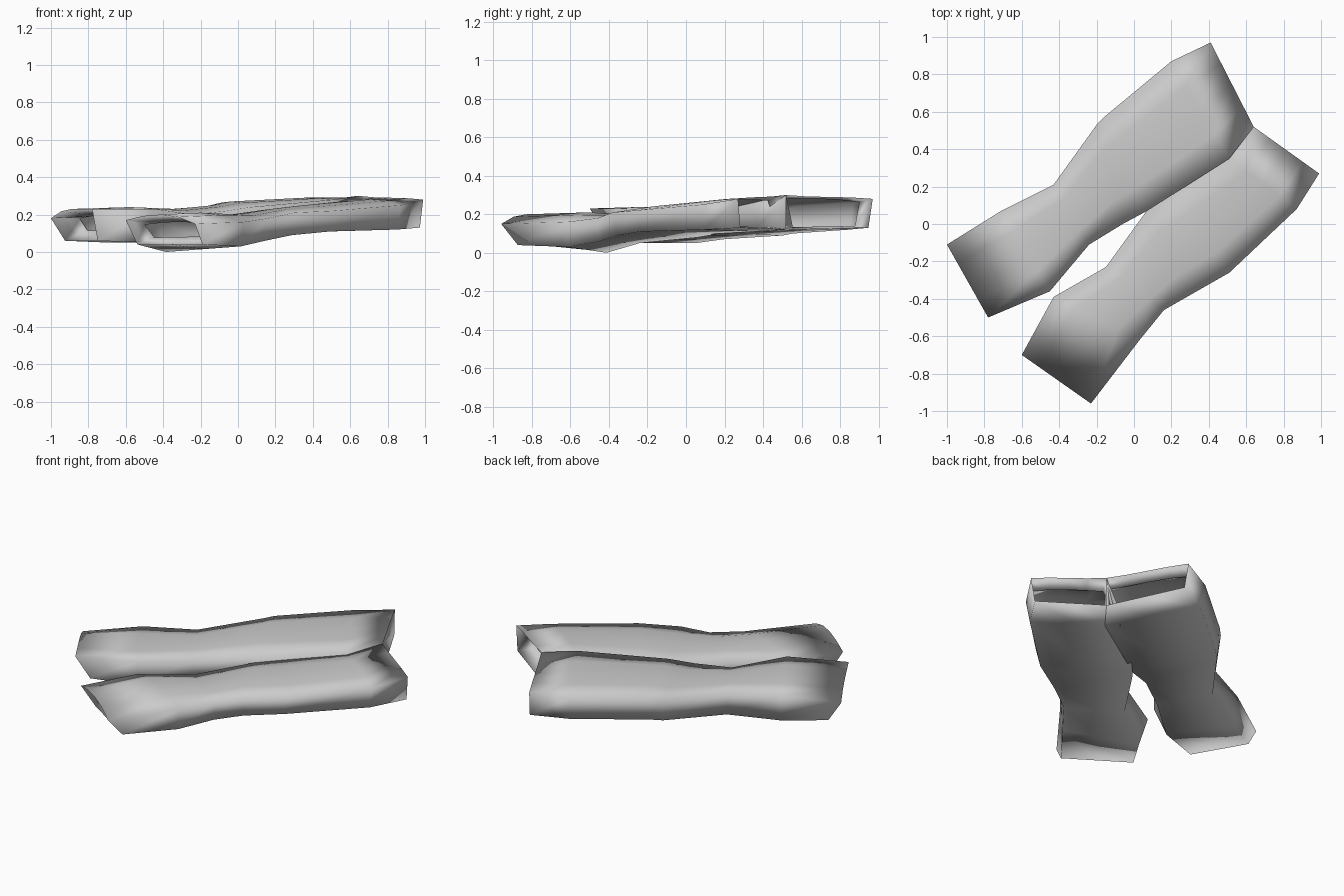
import bpy
import bmesh
from mathutils import Vector

default_cube = bpy.data.objects.get("Cube")
if default_cube:
    bpy.data.objects.remove(default_cube, do_unlink=True)

# Single cloth colour
cloth = bpy.data.materials.new("grey_cloth")
cloth.use_nodes = True
grey = (0.6, 0.6, 0.6, 1.0)
cloth.diffuse_color = grey
cloth.node_tree.nodes["Principled BSDF"].inputs["Base Color"].default_value = grey

HEM_SETBACK = 0.22    # underside of the hem is cut shorter
UPPER_POINTS = 5


def section(left, right, heights, base_heights, base_insets):
    """Flattened box ring: a low rounded roof on top, a flat underside."""
    left_z, ridge_z, right_z = heights
    seam_a = Vector((*left, left_z))
    seam_b = Vector((*right, right_z))
    ridge = seam_a.lerp(seam_b, 0.5)
    ridge.z = ridge_z

    # Shoulders sit slightly above the straight slope from seam to ridge
    shoulders = []
    for seam in (seam_a, seam_b):
        shoulder = seam.lerp(ridge, 0.5)
        shoulder.z = seam.z + (ridge.z - seam.z) * 0.75
        shoulders.append(shoulder)

    # Underside corners
    base_a = seam_a.lerp(seam_b, base_insets[0])
    base_b = seam_b.lerp(seam_a, base_insets[1])
    base_a.z, base_b.z = base_heights
    base_middle = base_a.lerp(base_b, 0.5)

    upper = [seam_a, shoulders[0], ridge, shoulders[1], seam_b]
    return upper + [base_b, base_middle, base_a]


def lining(ring, inner_ring, depth, squeeze):
    """Ring turned inward from an opening, narrower and flatter than it."""
    points = [p.lerp(q, depth) for p, q in zip(ring, inner_ring)]
    centre = sum(points, Vector()) / len(points)
    for point in points:
        height = centre.z + (point.z - centre.z) * squeeze
        point.xy = point.xy.lerp(centre.xy, 0.08)
        point.z = height
    return points


def trouser_leg(name, stations):
    """Tube lofted from waist to hem, with a turned-in lining at both ends."""
    rings = [section(*station) for station in stations]

    # Pull the underside of the hem back towards the calf
    for hem_point, calf_point in zip(rings[-1][UPPER_POINTS:],
                                     rings[-2][UPPER_POINTS:]):
        shortened = hem_point.lerp(calf_point, HEM_SETBACK)
        hem_point.x, hem_point.y = shortened.x, shortened.y

    waist_lining = lining(rings[0], rings[1], 0.5, 0.85)
    hem_lining = lining(rings[-1], rings[-2], 0.5, 0.45)
    rings = [waist_lining] + rings + [hem_lining]

    bm = bmesh.new()
    loops = [[bm.verts.new(point) for point in ring] for ring in rings]
    for ring, following in zip(loops, loops[1:]):
        count = len(ring)
        for i in range(count):
            j = (i + 1) % count
            bm.faces.new((ring[i], ring[j], following[j], following[i]))
    bmesh.ops.recalc_face_normals(bm, faces=bm.faces)

    mesh = bpy.data.meshes.new(name)
    bm.to_mesh(mesh)
    bm.free()
    mesh.materials.append(cloth)
    for polygon in mesh.polygons:
        polygon.use_smooth = True
    leg = bpy.data.objects.new(name, mesh)
    bpy.context.collection.objects.link(leg)


# Each station: one seam, other seam, (seam, ridge, other seam heights),
# underside heights, underside insets
trouser_leg("right_trouser_leg", [
    ((0.41, 0.97), (0.64, 0.52), (0.28, 0.29, 0.3), (0.13, 0.12), (0.05, 0)),
    ((0.2, 0.87), (0.51, 0.35), (0.26, 0.29, 0.28), (0.12, 0.11), (0.05, 0)),
    ((-0.15, 0.58), (0.07, 0.07), (0.24, 0.27, 0.24), (0.1, 0.09), (0.05, 0)),
    ((-0.2, 0.53), (-0.06, 0), (0.23, 0.25, 0.22), (0.09, 0.09), (0.05, 0.05)),
    ((-0.43, 0.21), (-0.24, -0.11), (0.22, 0.23, 0.2), (0.07, 0.07), (0.05, 0.05)),
    ((-0.71, 0.07), (-0.45, -0.36), (0.22, 0.24, 0.23), (0.05, 0.05), (0.05, 0.15)),
    ((-1, -0.11), (-0.78, -0.5), (0.18, 0.23, 0.23), (0.06, 0.06), (0.05, 0.2)),
])

trouser_leg("left_trouser_leg", [
    ((0.64, 0.52), (0.99, 0.27), (0.3, 0.29, 0.28), (0.12, 0.13), (-0.15, 0.05)),
    ((0.51, 0.35), (0.87, 0.08), (0.26, 0.28, 0.25), (0.11, 0.12), (-0.2, 0.05)),
    ((0.2, 0.15), (0.51, -0.26), (0.22, 0.25, 0.22), (0.1, 0.11), (-0.08, 0.05)),
    ((0.06, 0.06), (0.3, -0.38), (0.2, 0.23, 0.21), (0.08, 0.09), (0, 0.05)),
    ((-0.15, -0.23), (0.16, -0.46), (0.18, 0.2, 0.18), (0.05, 0.06), (0.05, 0.05)),
    ((-0.43, -0.39), (0.03, -0.62), (0.17, 0.21, 0.16), (0, 0.03), (0.1, 0.03)),
    ((-0.6, -0.7), (-0.23, -0.96), (0.17, 0.2, 0.15), (0.04, 0.04), (0.05, 0.05)),
])
